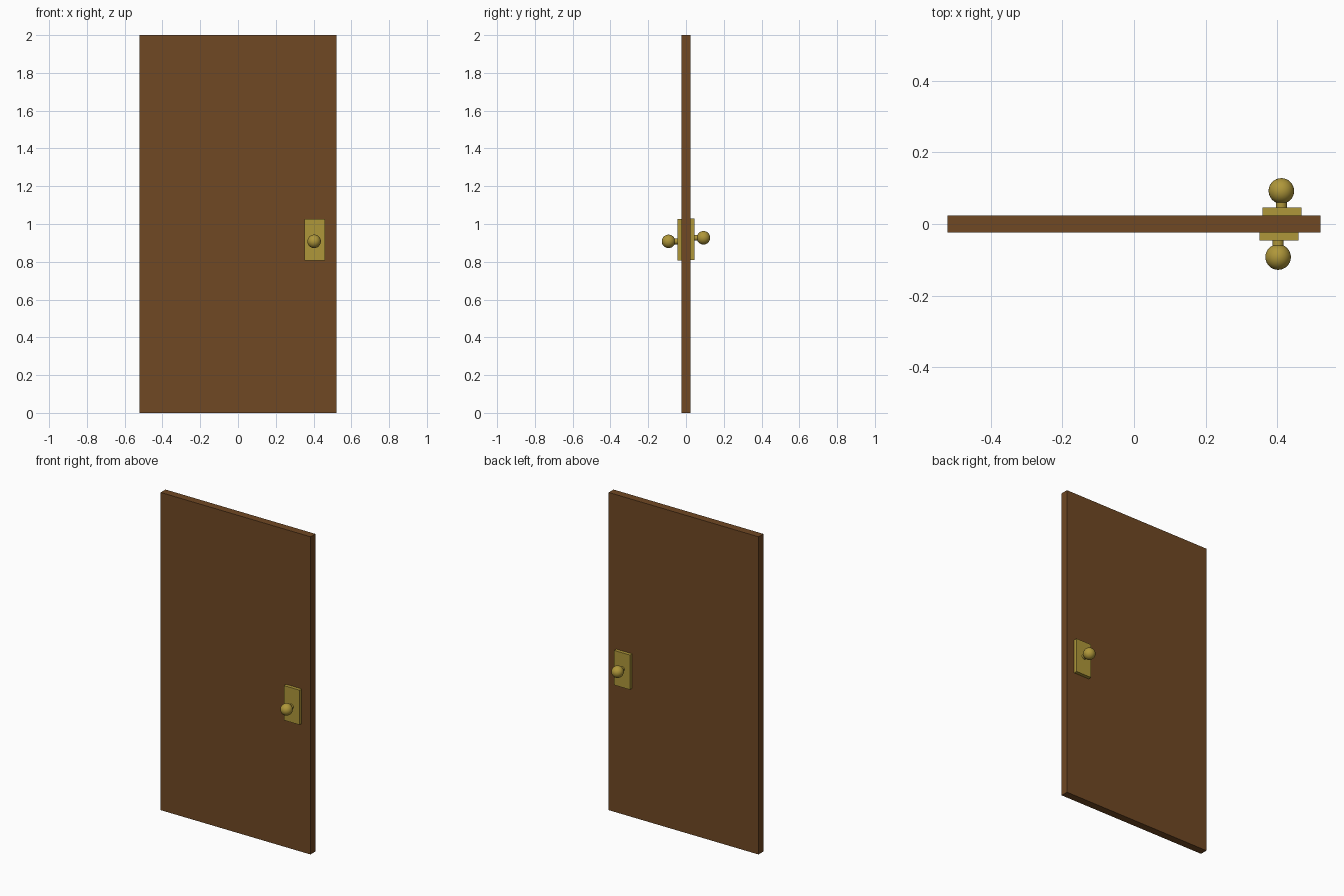
import bpy, math

if "Cube" in bpy.data.objects:
    bpy.data.objects.remove(bpy.data.objects["Cube"])


def material(name, rgb):
    m = bpy.data.materials.new(name)
    m.diffuse_color = (*rgb, 1)
    m.use_nodes = True
    m.node_tree.nodes["Principled BSDF"].inputs["Base Color"].default_value = m.diffuse_color
    return m


WOOD = material("brown wood", (0.162, 0.065, 0.017))
BRASS = material("brass", (0.43, 0.31, 0.042))


def finish(name, mat, smooth=False):
    ob = bpy.context.object
    ob.name = name
    ob.data.materials.append(mat)
    if smooth:
        bpy.ops.object.shade_smooth_by_angle(angle=math.radians(40))


def box(name, x, y, z, mat):
    lo, hi = zip(x, y, z)
    bpy.ops.mesh.primitive_cube_add(size=1, location=[(a + b) / 2 for a, b in zip(lo, hi)])
    bpy.context.object.scale = [b - a for a, b in zip(lo, hi)]
    bpy.ops.object.transform_apply(location=False, rotation=False)
    finish(name, mat)


# Door slab
box("door_panel", (-0.522, 0.522), (-0.024, 0.024), (0, 2), WOOD)

# Plate, neck and round knob on each side (back set slightly offset)
for side, s, px, pz, kx, kz in (("front", -1, 0.406, 0.917, 0.403, 0.908),
                                ("back", 1, 0.414, 0.919, 0.412, 0.927)):
    box(side + "_plate", (px - 0.0545, px + 0.0545), sorted((s * 0.023, s * 0.0455)),
        (pz - 0.109, pz + 0.109), BRASS)
    bpy.ops.mesh.primitive_cylinder_add(vertices=32, radius=0.0155, depth=0.04,
                                        location=(kx, s * 0.06, kz),
                                        rotation=(math.pi / 2, 0, 0))
    finish(side + "_knob_neck", BRASS, True)
    bpy.ops.mesh.primitive_uv_sphere_add(segments=32, ring_count=16, radius=0.0357,
                                         location=(kx, s * 0.0925, kz))
    finish(side + "_knob", BRASS, True)
